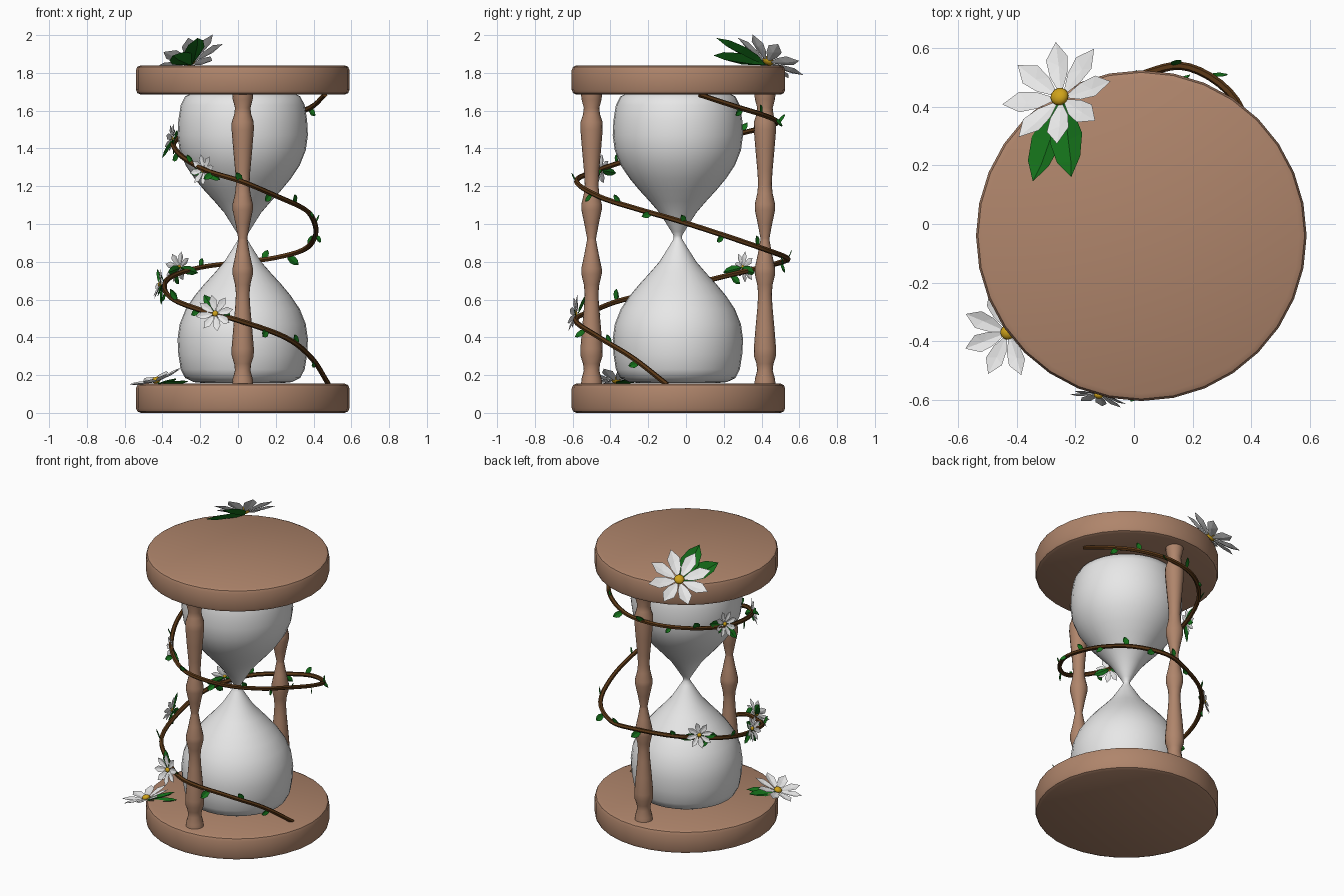
import bpy, bmesh, math, random
from mathutils import Vector, Matrix

if "Cube" in bpy.data.objects:
    bpy.data.objects.remove(bpy.data.objects["Cube"])

random.seed(4)
CX, CY = 0.025, -0.04


def material(name, rgb):
    m = bpy.data.materials.new(name)
    m.diffuse_color = (*rgb, 1)
    m.use_nodes = True
    m.node_tree.nodes["Principled BSDF"].inputs["Base Color"].default_value = m.diffuse_color
    return m


WOOD = material("warm wood", (0.43, 0.235, 0.148))
GLASS = material("pale glass", (0.8, 0.8, 0.8))
VINE = material("brown vine", (0.10, 0.038, 0.008))
LEAF = material("leaf green", (0.007, 0.16, 0.01))
PETAL = material("white petal", (0.82, 0.82, 0.82))
YELLOW = material("pollen yellow", (0.62, 0.36, 0.01))


def finish(bm, name, mats, smooth=None):
    me = bpy.data.meshes.new(name)
    bm.to_mesh(me)
    bm.free()
    ob = bpy.data.objects.new(name, me)
    bpy.context.collection.objects.link(ob)
    for m in mats:
        me.materials.append(m)
    if smooth:
        bpy.ops.object.select_all(action='DESELECT')
        ob.select_set(True)
        bpy.context.view_layer.objects.active = ob
        bpy.ops.object.shade_smooth_by_angle(angle=math.radians(smooth))
    return ob


def lathe(name, profile, x, y, mat, sides, smooth=40):
    bm = bmesh.new()
    rings = [[bm.verts.new((x + r * math.cos(2 * math.pi * i / sides),
                            y + r * math.sin(2 * math.pi * i / sides), z))
              for i in range(sides)] for r, z in profile]
    for a, b in zip(rings, rings[1:]):
        for i in range(sides):
            j = (i + 1) % sides
            bm.faces.new((a[i], a[j], b[j], b[i]))
    bm.faces.new(rings[0][::-1])
    bm.faces.new(rings[-1])
    return finish(bm, name, [mat], smooth)


# wooden end discs
for name, z in (("bottom_disc", 0.0), ("top_disc", 1.685)):
    rim = [(0.54, 0), (0.558, 0.008), (0.565, 0.025), (0.565, 0.13), (0.558, 0.147), (0.54, 0.155)]
    lathe(name, [(r, z + h) for r, h in rim], CX, CY, WOOD, 32)

# glass bulbs, mirrored about the neck
half = [(0.20, 0.157), (0.26, 0.163), (0.305, 0.185), (0.328, 0.23), (0.341, 0.31), (0.345, 0.39),
        (0.334, 0.47), (0.302, 0.55), (0.255, 0.62), (0.205, 0.68), (0.15, 0.74), (0.098, 0.80),
        (0.06, 0.86), (0.035, 0.90), (0.022, 0.922), (0.022, 0.93)]
lathe("glass_bulbs", half + [(r, 1.86 - z) for r, z in half[::-1]], CX, CY - 0.003, GLASS, 32, 60)

# turned posts, mirrored about the middle
turn = [(0.056, 0.15), (0.053, 0.18), (0.041, 0.225), (0.045, 0.26), (0.058, 0.30), (0.059, 0.34),
        (0.05, 0.45), (0.04, 0.56), (0.036, 0.63), (0.041, 0.68), (0.054, 0.735), (0.054, 0.765),
        (0.038, 0.84), (0.024, 0.915)]
for name, y in (("front_post", -0.5), ("back_post", 0.418)):
    lathe(name, turn + [(r, 1.84 - z) for r, z in turn[::-1]], CX, y, WOOD, 16)

# winding vine
path = [Vector(p) for p in (
    (.48, -.10, .15), (.39, -.28, .29), (.25, -.46, .40), (0, -.585, .49), (-.2, -.48, .545),
    (-.34, -.33, .60), (-.39, -.05, .66), (-.355, .19, .72), (-.2, .40, .77), (.03, .51, .80),
    (.19, .535, .82), (.35, .42, .865), (.41, .2, .94), (.40, -.05, 1.02), (.35, -.26, 1.08),
    (.21, -.46, 1.145), (.02, -.58, 1.225), (-.16, -.48, 1.28), (-.28, -.28, 1.345),
    (-.335, -.05, 1.40), (-.335, .1, 1.435), (-.26, .31, 1.485), (-.1, .45, 1.52), (.1, .48, 1.545),
    (.28, .40, 1.58), (.39, .27, 1.62), (.46, .07, 1.685))]
ext = [2 * path[0] - path[1]] + path + [2 * path[-1] - path[-2]]
pts = []
for a, b, c, d in zip(ext, ext[1:], ext[2:], ext[3:]):
    for k in range(5):
        t = k / 5
        pts.append(0.5 * (2 * b + (c - a) * t + (2 * a - 5 * b + 4 * c - d) * t * t
                          + (3 * b - a - 3 * c + d) * t ** 3))
pts.append(path[-1])
cu = bpy.data.curves.new("vine", 'CURVE')
cu.dimensions = '3D'
cu.bevel_depth = 0.014
cu.bevel_resolution = 1
cu.use_fill_caps = True
sp = cu.splines.new('POLY')
sp.points.add(len(pts) - 1)
for p, v in zip(sp.points, pts):
    p.co = (*v, 1)
vine = bpy.data.objects.new("vine", cu)
bpy.context.collection.objects.link(vine)
cu.materials.append(VINE)
bpy.ops.object.select_all(action='DESELECT')
vine.select_set(True)
bpy.context.view_layer.objects.active = vine
bpy.ops.object.convert(target='MESH')
bpy.ops.object.shade_smooth_by_angle(angle=math.radians(50))


def add_leaf(bm, base, along, up, length, width):
    """Pointed leaf folded along its midrib."""
    along = along.normalized()
    side = along.cross(up).normalized()
    up = side.cross(along)
    P = lambda t, w, h: bm.verts.new(base + along * t * length + side * w * width + up * h * length)
    stations = [(0.22, 0.33), (0.5, 0.5), (0.78, 0.36)]
    mid = [P(0, 0, 0)] + [P(t, 0, -0.03) for t, _ in stations] + [P(1, 0, 0.02)]
    for s in (1, -1):
        edge = [P(t, s * w, 0.04) for t, w in stations]
        loop = [mid[0]] + edge + [mid[4]]
        for i in range(4):
            f = [mid[i], loop[i], loop[i + 1], mid[i + 1]]
            f = list(dict.fromkeys(f))
            bm.faces.new(f if s < 0 else f[::-1])


# small leaves along the vine
bm = bmesh.new()
for n, i in enumerate(range(4, len(pts) - 3, 4)):
    p, tan = pts[i], (pts[i + 1] - pts[i - 1]).normalized()
    out = Vector((p.x - CX, p.y - CY, 0)).normalized()
    lift = Vector((0, 0, 1 if n % 2 else -0.6))
    along = tan * 0.5 + lift * random.uniform(0.5, 1) + out * random.uniform(0, 0.6)
    size = random.uniform(0.055, 0.085)
    add_leaf(bm, p, along, out, size, size * 0.55)
finish(bm, "vine_leaves", [LEAF])


def flower(name, pos, normal, R, leaves, leaf_len):
    """Eight pointed petals, a domed centre and a few leaves behind."""
    pos, normal = Vector(pos), Vector(normal).normalized()
    M = Matrix.Translation(pos) @ normal.to_track_quat('Z', 'Y').to_matrix().to_4x4()
    bm = bmesh.new()
    for k in range(8):
        rot = Matrix.Rotation(2 * math.pi * k / 8 + 0.2, 4, 'Z')
        v = [bm.verts.new(M @ rot @ (Vector(c) * R)) for c in (
            (0.05, 0, 0), (0.4, -.16, .09), (0.7, -.2, .16), (1, 0, .2),
            (0.7, .2, .16), (0.4, .16, .09), (0.6, 0, .08))]
        for a, b in zip(v[:6], v[1:6] + v[:1]):
            bm.faces.new((a, b, v[6]))
    finish(bm, name + "_petals", [PETAL])
    bm = bmesh.new()
    bmesh.ops.create_uvsphere(bm, u_segments=12, v_segments=8, radius=R * 0.16,
                              matrix=M @ Matrix.Translation((0, 0, R * 0.06)) @ Matrix.Diagonal((1, 1, 0.7, 1)))
    finish(bm, name + "_centre", [YELLOW], 60)
    bm = bmesh.new()
    for d in leaves:
        add_leaf(bm, pos - normal * R * 0.08, Vector(d), normal, leaf_len, leaf_len * 0.4)
    finish(bm, name + "_leaves", [LEAF])


flower("top_flower", (-.25, .43, 1.855), (-.38, .45, .8), .2,
       [(-.11, -.31, .05), (.03, -.25, .13)], .30)
flower("base_flower", (-.43, -.37, .165), (-.3, -.05, .95), .155,
       [(.18, .1, .01), (.1, .16, .02)], .19)
flower("front_flower", (-.12, -.58, .525), (-.2, -.95, .2), .1,
       [(-.06, .05, .1)], .13)
flower("left_lower_flower", (-.41, -.12, .68), (-1, -.1, .25), .085,
       [(-.02, .07, .07), (0, -.05, -.1), (-.02, .1, -.06)], .12)
flower("back_lower_flower", (-.31, .3, .77), (-.6, .75, .15), .085,
       [(.1, .07, -.03), (-.05, -.08, -.02)], .12)
flower("upper_front_flower", (-.18, -.45, 1.285), (-.65, -.7, .1), .085,
       [(.08, -.05, -.05), (-.1, .1, -.02)], .11)
flower("upper_left_flower", (-.345, .08, 1.45), (-.95, .25, .2), .085,
       [(0, -.1, -.08), (-.06, -.05, -.1), (.02, .1, .03)], .13)
